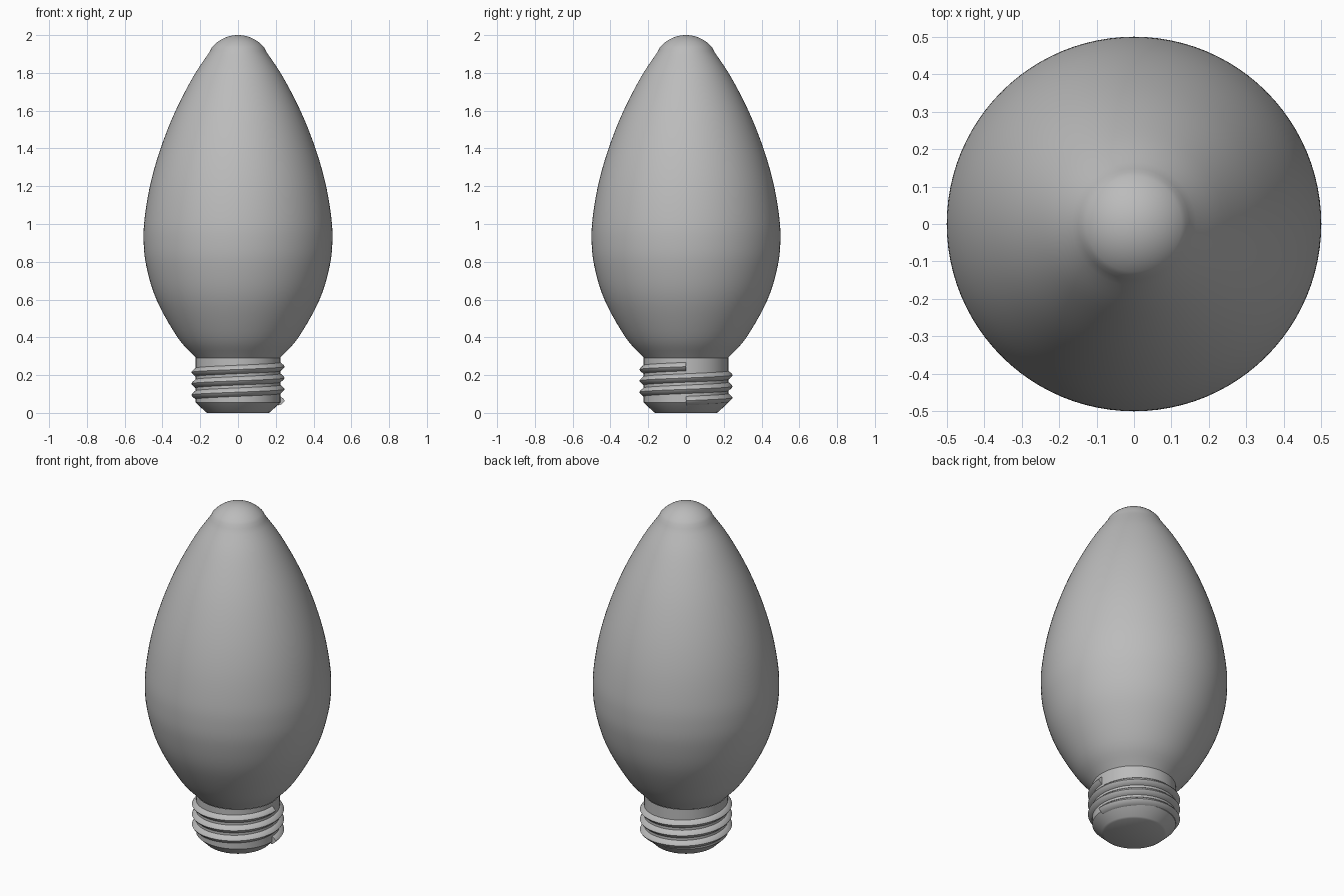
import bpy, bmesh, math
from mathutils import Vector

cube = bpy.data.objects.get("Cube")
if cube:
    bpy.data.objects.remove(cube)

GREY = (0.5, 0.5, 0.5, 1)
grey = bpy.data.materials.new("plain grey")
grey.use_nodes = True
grey.diffuse_color = GREY
grey.node_tree.nodes["Principled BSDF"].inputs["Base Color"].default_value = GREY


def finish(bm, name, angle):
    bmesh.ops.recalc_face_normals(bm, faces=bm.faces)
    mesh = bpy.data.meshes.new(name)
    bm.to_mesh(mesh)
    bm.free()
    mesh.materials.append(grey)
    obj = bpy.data.objects.new(name, mesh)
    bpy.context.collection.objects.link(obj)
    bpy.ops.object.select_all(action="DESELECT")
    bpy.context.view_layer.objects.active = obj
    obj.select_set(True)
    bpy.ops.object.shade_smooth_by_angle(angle=math.radians(angle))
    return obj


def smooth_path(pts, steps):
    """Catmull-Rom curve through (radius, height) points."""
    pts = [Vector(p) for p in pts]
    pts = [2 * pts[0] - pts[1]] + pts + [2 * pts[-1] - pts[-2]]
    out = []
    for a, b, c, d in zip(pts, pts[1:], pts[2:], pts[3:]):
        for i in range(steps):
            t = i / steps
            out.append(0.5 * (2 * b + (c - a) * t + (2 * a - 5 * b + 4 * c - d) * t**2
                              + (3 * b - a - 3 * c + d) * t**3))
    return out + [pts[-2]]


def lathe(name, profile, angle=30, sides=96):
    bm = bmesh.new()
    verts = [bm.verts.new((r, 0, z)) for r, z in profile]
    edges = [bm.edges.new(pair) for pair in zip(verts, verts[1:])]
    bmesh.ops.spin(bm, geom=verts + edges, cent=(0, 0, 0), axis=(0, 0, 1),
                   angle=math.tau, steps=sides)
    bmesh.ops.remove_doubles(bm, verts=bm.verts, dist=0.0001)
    return finish(bm, name, angle)


# Glass bulb: swelling body with a small rounded tip
body = smooth_path([(0.222, 0.29), (0.32, 0.4), (0.432, 0.6), (0.486, 0.78), (0.5, 0.92),
                    (0.492, 1.05), (0.462, 1.22), (0.41, 1.4), (0.335, 1.59),
                    (0.237, 1.78), (0.148, 1.915)], 5)
tip_radius, tip_start = 0.18, math.radians(56)
tip = [(tip_radius * math.sin(a), 2 - tip_radius * (1 - math.cos(a)))
       for a in (tip_start * (1 - i / 10) for i in range(1, 11))]
lathe("glass_bulb", body + tip)

# Screw base: straight collar, chamfer and flat bottom
lathe("screw_base", [(0, 0), (0.162, 0), (0.173, 0.006), (0.224, 0.056), (0.224, 0.29)])

# Screw thread: rounded ridge swept along a three-turn helix
TURNS, SEGMENTS, PITCH, START = 3, 96, 0.06, 0.065
section = [(0.215, -0.025), (0.226, -0.022), (0.242, -0.008), (0.247, 0),
           (0.242, 0.008), (0.226, 0.022), (0.215, 0.025)]
bm = bmesh.new()
rings = []
for i in range(TURNS * SEGMENTS + 1):
    turn = i / SEGMENTS
    a = turn * math.tau
    rings.append([bm.verts.new((r * math.cos(a), r * math.sin(a), START + PITCH * turn + z))
                  for r, z in section])
for low, high in zip(rings, rings[1:]):
    for j in range(len(section)):
        k = (j + 1) % len(section)
        bm.faces.new((low[j], low[k], high[k], high[j]))
bm.faces.new(rings[0])
bm.faces.new(rings[-1])
finish(bm, "screw_thread", 40)
